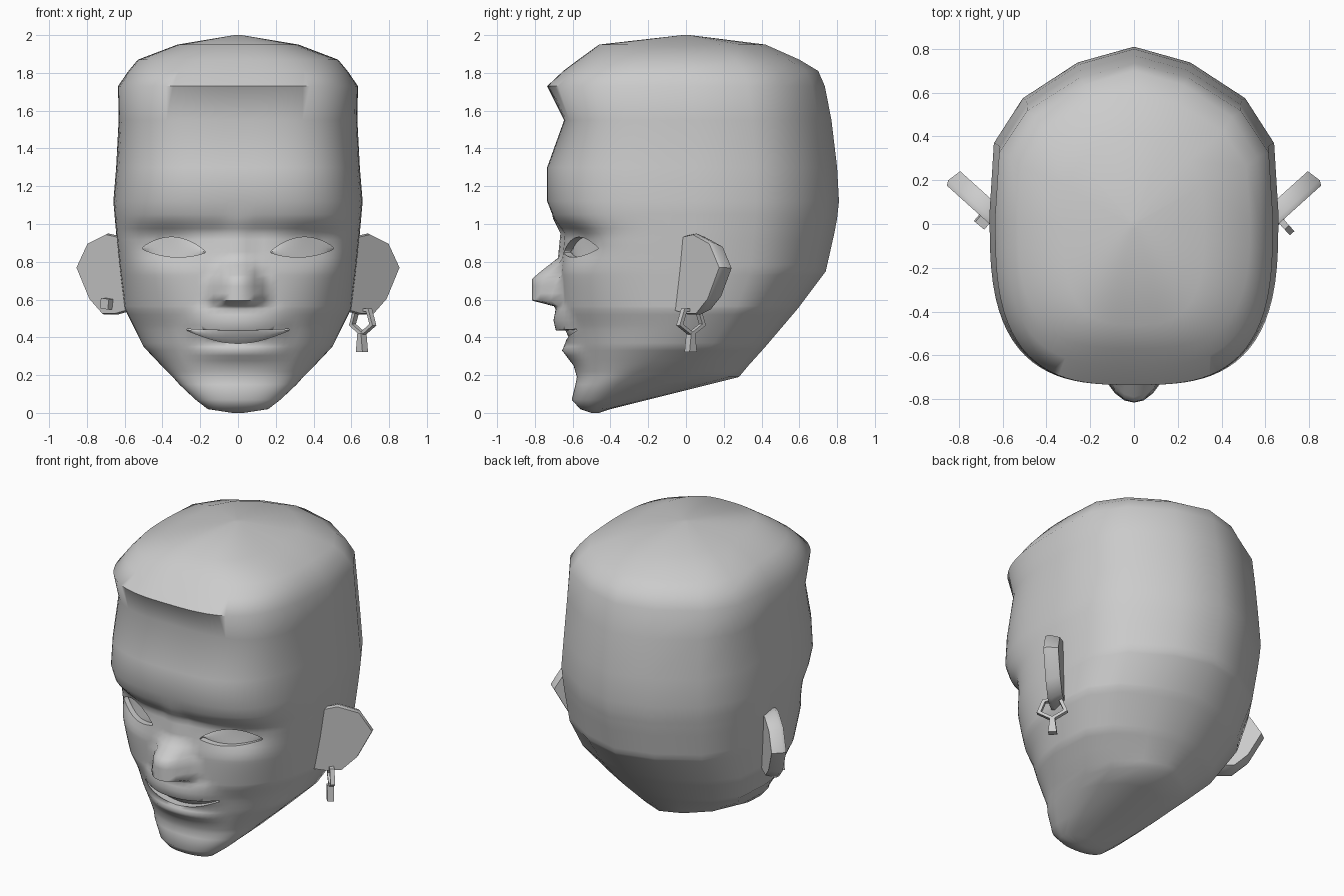
import bpy, bmesh, math
from mathutils import Vector, Matrix

if "Cube" in bpy.data.objects:
    bpy.data.objects.remove(bpy.data.objects["Cube"])

# Head sections: height, front y, half width, y of widest point, back y
SECT = [(0.0, -.50, .03, -.48, -.46), (.02, -.56, .16, -.48, -.40),
        (.07, -.605, .225, -.44, -.20), (.15, -.585, .31, -.36, .12),
        (.19, -.578, .345, -.30, .28), (.25, -.595, .405, -.2, .33),
        (.35, -.615, .50, -.08, .42), (.55, -.66, .60, .03, .59),
        (.75, -.665, .625, .05, .74), (.95, -.645, .645, .05, .785),
        (1.03, -.70, .652, .05, .80), (1.12, -.735, .66, .05, .81),
        (1.30, -.735, .645, .05, .80), (1.55, -.68, .632, .05, .77),
        (1.73, -.735, .635, .03, .735), (1.81, -.65, .58, .02, .70),
        (1.87, -.57, .53, .02, .60), (1.95, -.46, .32, 0, .42), (2.0, -.02, .02, 0, .02)]
# Central relief of lips, nose and hairline dip: height, amount, half width
RELIEF = [(.25, 0, .28), (.33, .045, .28), (.37, .02, .28), (.44, .055, .28),
          (.49, .055, .28), (.55, .03, .24), (.565, .04, .18), (.595, .155, .165),
          (.71, .15, .14), (.82, .02, .09), (.95, .02, .08), (1.05, 0, .08),
          (1.30, 0, .5), (1.55, -.035, .55), (1.73, 0, .5)]
# Faceted back of a section: share of half width, share of depth
BACK = [(.97, .42), (.77, .69), (.39, .905), (0, 1), (-.39, .905), (-.77, .69), (-.97, .42)]


def lerp_table(table, z):
    if z <= table[0][0]:
        return table[0][1:]
    for a, b in zip(table, table[1:]):
        if z <= b[0]:
            t = (z - a[0]) / (b[0] - a[0])
            return [p + (q - p) * t for p, q in zip(a[1:], b[1:])]
    return table[-1][1:]


def face_y(x, z):
    yf, w, ym, _ = lerp_table(SECT, z)
    n = 2.2 + .8 * min(1, max(0, (z - .45) / .45))
    s = min(1, abs(x) / w)
    y = ym + (yf - ym) * (1 - s ** n) ** (1 / n)
    amp, rw = lerp_table(RELIEF, z)
    if abs(x) < rw:
        y -= amp * (1 - (abs(x) / rw) ** 2.1)
    # eye socket
    y += .055 * math.exp(-((abs(x) - .41) / .16) ** 2 - ((z - .89) / .09) ** 2)
    return y


def make(name, verts, faces):
    me = bpy.data.meshes.new(name)
    me.from_pydata(verts, [], faces)
    bm = bmesh.new()
    bm.from_mesh(me)
    bmesh.ops.recalc_face_normals(bm, faces=bm.faces)
    bm.to_mesh(me)
    bm.free()
    ob = bpy.data.objects.new(name, me)
    bpy.context.collection.objects.link(ob)
    return ob


def loft(name, rings):
    k = len(rings[0])
    faces = [(r * k + i, r * k + (i + 1) % k, (r + 1) * k + (i + 1) % k, (r + 1) * k + i)
             for r in range(len(rings) - 1) for i in range(k)]
    faces += [tuple(range(k)), tuple(range((len(rings) - 1) * k, len(rings) * k))]
    return make(name, [v for r in rings for v in r], faces)


def activate(ob):
    bpy.ops.object.select_all(action='DESELECT')
    ob.select_set(True)
    bpy.context.view_layer.objects.active = ob


# Head: long rows on the skull, fine rows across the face
keys = sorted({r[0] for r in SECT} | {r[0] for r in RELIEF})
heights = []
for a, b in zip(keys, keys[1:]):
    m = max(1, math.ceil((b - a) / .04)) if .2 < b < 1.05 else 1
    heights += [a + (b - a) * i / m for i in range(m)]
heights.append(2.0)
rings = []
N = 22
for z in heights:
    _, w, ym, yb = lerp_table(SECT, z)
    front = [math.sin(math.pi / 2 * i / N) * w for i in range(-N, N + 1)]
    rings.append([(x, face_y(x, z), z) for x in front]
                 + [(s * w, ym + (yb - ym) * d, z) for s, d in BACK])
head = loft("head", rings)


# Recessed openings whose floors follow the face
def opening(name, x0, x1, edge, depth):
    st = []
    for i in range(17):
        t = .01 + .98 * i / 16
        x = x0 + (x1 - x0) * t
        lo, hi = edge(t)
        st.append([(x, -1, lo), (x, -1, hi), (x, face_y(x, hi) + depth, hi),
                   (x, face_y(x, (lo + hi) / 2) + depth * .8, (lo + hi) / 2),
                   (x, face_y(x, lo) + depth, lo)])
    cutter = loft(name, st)
    cutter.hide_render = True
    mod = head.modifiers.new(name, 'BOOLEAN')
    mod.operation = 'DIFFERENCE'
    mod.solver = 'EXACT'
    mod.object = cutter
    activate(head)
    bpy.ops.object.modifier_apply(modifier=name)
    bpy.data.objects.remove(cutter)


def eye_edge(t):
    mid, b = .85 + .02 * t, math.sin(math.pi * t) ** .8
    return mid - .035 * b, mid + .07 * b


def mouth_edge(t):
    b = math.sin(math.pi * t)
    return .438 - .07 * b, .444 - .008 * b


for side in (-1, 1):
    opening("eye_cutter", side * .17, side * .51, eye_edge, .04)
opening("mouth_cutter", -.275, .275, mouth_edge, .05)
activate(head)
bpy.ops.object.shade_smooth_by_angle(angle=math.radians(66))

# Ears: slanted slab with a narrower back face
OUTLINE = [(.60, .90), (.63, .935), (.70, .95), (.80, .90), (.86, .77),
           (.79, .60), (.72, .52), (.65, .52), (.58, .54)]
for side, label in ((-1, "left"), (1, "right")):
    ear = []
    for k, off in ((.97, 0), (1, .25), (.87, 1)):
        ear.append([(side * (.70 + (x - .70) * k - .045 * off),
                     .0 + .9 * ((x - .70) * k + .04) + .08 * off,
                     .74 + (z - .74) * k) for x, z in OUTLINE])
    activate(loft("ear_" + label, ear))
    bpy.ops.object.shade_smooth_by_angle(angle=math.radians(40))

# Stud on one ear
bpy.ops.mesh.primitive_cube_add(size=.055, location=(-.69, .015, .578),
                                rotation=(0, math.radians(8), math.radians(-40)))
bpy.context.object.name = "ear_stud"

# Five-sided hoop and tapered drop on the other ear
turn = math.radians(-48)
hoop = []
for i in range(5):
    a = math.tau * i / 5 - math.pi / 2
    hoop.append([(r * math.cos(a), d, .82 * r * math.sin(a)) for r, d in
                 ((.098, -.014), (.098, .014), (.072, .014), (.072, -.014))])
faces = [(i * 4 + j, i * 4 + (j + 1) % 4, (i + 1) % 5 * 4 + (j + 1) % 4, (i + 1) % 5 * 4 + j)
         for i in range(5) for j in range(4)]
ob = make("ear_hoop", [v for r in hoop for v in r], faces)
ob.matrix_world = Matrix.Translation((.66, .027, .488)) @ Matrix.Rotation(turn, 4, 'Z')
drop = [[(sx * h, sy * .02, z) for sx, sy in ((-1, -1), (1, -1), (1, 1), (-1, 1))]
        for z, h in ((-.05, .026), (.05, .014))]
ob = loft("ear_drop", drop)
ob.matrix_world = Matrix.Translation((.656, .025, .373)) @ Matrix.Rotation(turn, 4, 'Z')
